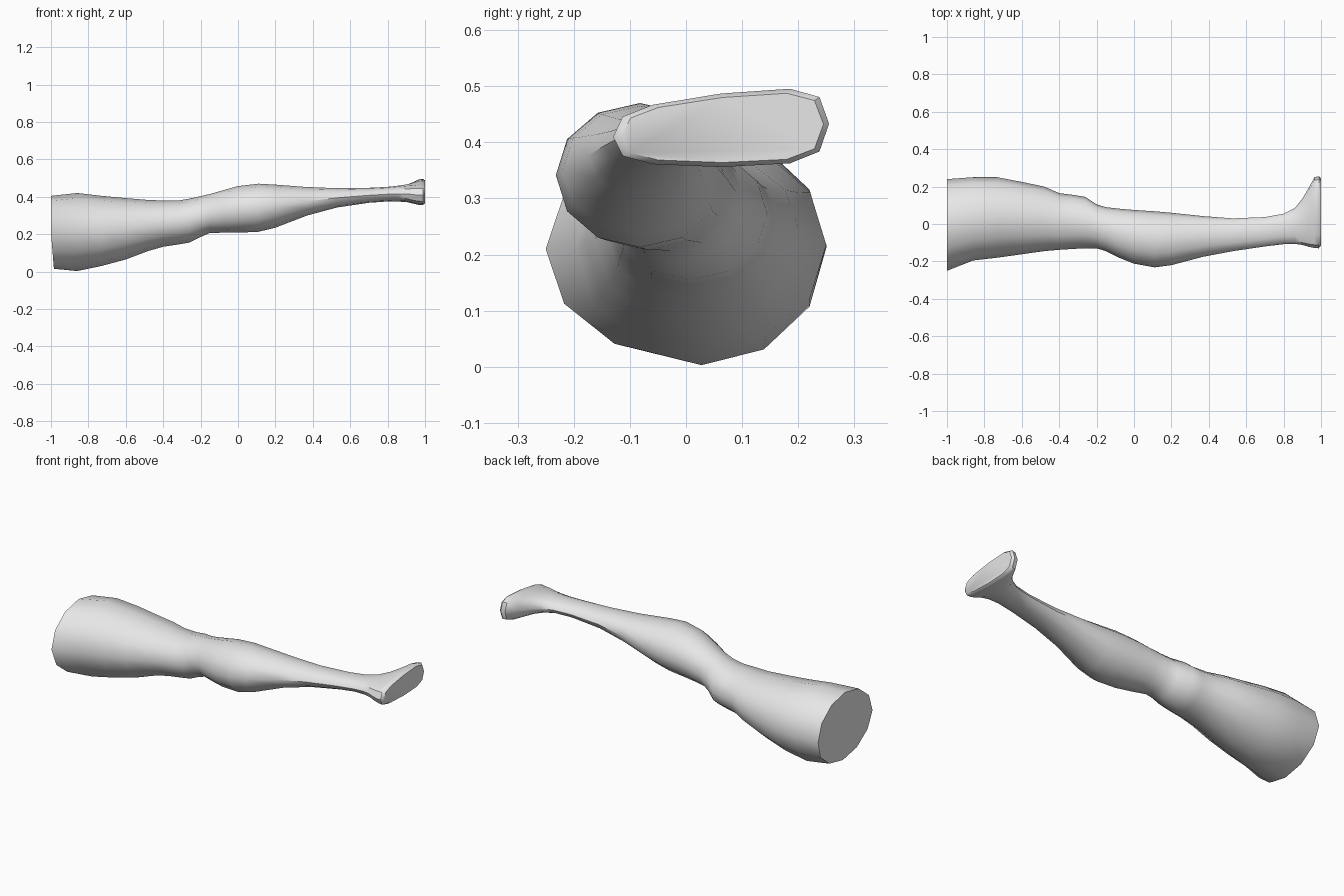
import bpy, bmesh, math

if "Cube" in bpy.data.objects:
    bpy.data.objects.remove(bpy.data.objects["Cube"])

SIDES = 12
skin = bpy.data.materials.new("plain grey")
skin.diffuse_color = (0.8, 0.8, 0.8, 1)
skin.use_nodes = True
skin.node_tree.nodes["Principled BSDF"].inputs["Base Color"].default_value = skin.diffuse_color

# leg cross-sections: x, y min, y max, z min, z max
LEG = [
    (-1.00, -.25, .24, .015, .405), (-.86, -.195, .25, .003, .42),
    (-.73, -.18, .25, .03, .405), (-.60, -.162, .225, .065, .393),
    (-.48, -.145, .20, .11, .383), (-.40, -.138, .165, .133, .38),
    (-.32, -.133, .155, .145, .38), (-.26, -.13, .145, .155, .39),
    (-.20, -.13, .105, .185, .403), (-.15, -.145, .09, .207, .415),
    (-.08, -.18, .082, .208, .435), (0, -.212, .075, .208, .457),
    (.11, -.232, .068, .213, .47), (.20, -.22, .06, .235, .465),
    (.37, -.175, .042, .30, .452), (.53, -.145, .03, .343, .446),
    (.70, -.12, .037, .368, .448), (.80, -.108, .055, .375, .453),
]
# foot cross-sections: the same, then taper towards the heel
FOOT = [
    (.86, -.106, .085, .374, .46, .02), (.90, -.112, .135, .372, .466, .06),
    (.935, -.122, .195, .364, .474, .13), (.965, -.128, .25, .357, .484, .18),
    (.988, -.13, .255, .356, .487, .18), (1.00, -.115, .245, .364, .48, .18),
]


def ring(bm, x, y0, y1, z0, z1, taper=0, power=1):
    verts = []
    for i in range(SIDES):
        a = 2 * math.pi * i / SIDES
        u = math.copysign(abs(math.cos(a)) ** power, math.cos(a))
        v = math.copysign(abs(math.sin(a)) ** power, math.sin(a))
        y = (y0 + y1) / 2 + u * (y1 - y0) / 2
        h = (z1 - z0) * (v + 1) / 2
        verts.append(bm.verts.new((x, y, z0 + h * (1 + taper * u))))
    return verts


# leg and foot as one lofted skin
bm = bmesh.new()
rings = [ring(bm, *s) for s in LEG]
rings += [ring(bm, *s, power=1 - .35 * min(1, (s[0] - .82) / .12)) for s in FOOT]
# the cut thigh leans inwards at its lower edge
for v in rings[0]:
    v.co.x += max(0, .21 - v.co.z) * .08
for a, b in zip(rings, rings[1:]):
    for i in range(SIDES):
        j = (i + 1) % SIDES
        bm.faces.new((a[i], a[j], b[j], b[i]))
# thigh cut and sole
bm.faces.new(rings[0])
bm.faces.new(rings[-1])
bmesh.ops.recalc_face_normals(bm, faces=bm.faces)
mesh = bpy.data.meshes.new("leg")
bm.to_mesh(mesh)
bm.free()
leg = bpy.data.objects.new("leg", mesh)
bpy.context.collection.objects.link(leg)
mesh.materials.append(skin)
bpy.context.view_layer.objects.active = leg
leg.select_set(True)
bpy.ops.object.shade_smooth_by_angle(angle=math.radians(40))
